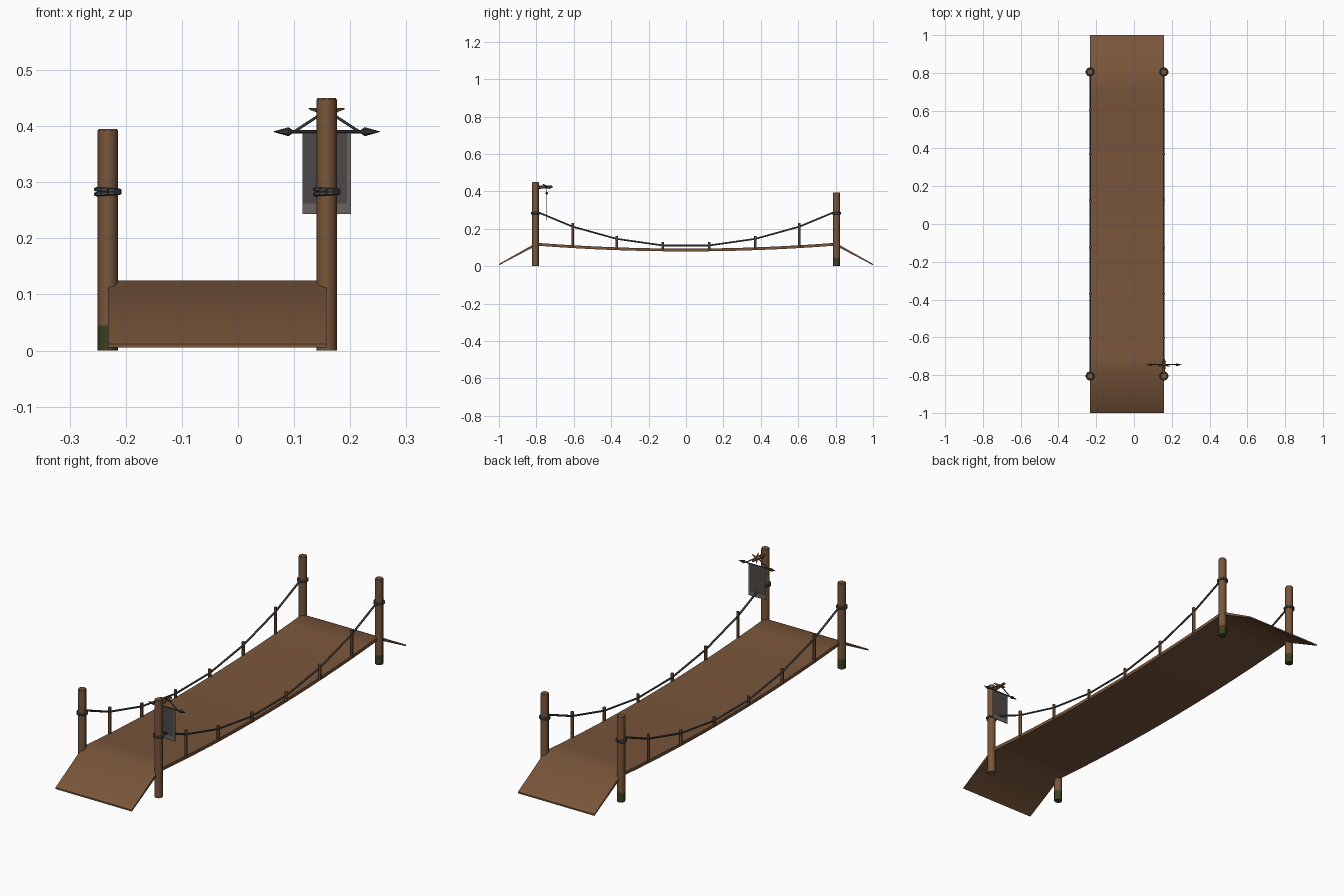
import bpy, bmesh, math
from mathutils import Vector

if "Cube" in bpy.data.objects:
    bpy.data.objects.remove(bpy.data.objects["Cube"])

def material(name, rgb):
    m = bpy.data.materials.new(name)
    m.diffuse_color = (*rgb, 1)
    m.use_nodes = True
    m.node_tree.nodes["Principled BSDF"].inputs["Base Color"].default_value = m.diffuse_color
    return m

WOOD = material("brown wood", (0.19, 0.092, 0.043))
MOSS = material("dark moss", (0.045, 0.05, 0.015))
ROPE = material("grey rope", (0.075, 0.078, 0.078))
IRON = material("dark iron", (0.04, 0.045, 0.042))
CLOTH = material("dark cloth", (0.075, 0.064, 0.066))
HEM = material("pale cloth hem", (0.15, 0.128, 0.12))

LEFT, RIGHT, POST_Y = -0.232, 0.158, 0.805

def finish(name, bm, *mats, angle=40):
    bmesh.ops.recalc_face_normals(bm, faces=bm.faces)
    me = bpy.data.meshes.new(name)
    bm.to_mesh(me)
    bm.free()
    for m in mats:
        me.materials.append(m)
    ob = bpy.data.objects.new(name, me)
    bpy.context.collection.objects.link(ob)
    bpy.context.view_layer.objects.active = ob
    ob.select_set(True)
    bpy.ops.object.shade_smooth_by_angle(angle=math.radians(angle))
    ob.select_set(False)
    return ob

def rod(bm, a, b, r1, r2=None, sides=8):
    """Cylinder or cone from a to b."""
    a, b = Vector(a), Vector(b)
    d = b - a
    mat = d.to_track_quat('Z', 'Y').to_matrix().to_4x4()
    mat.translation = (a + b) / 2
    bmesh.ops.create_cone(bm, cap_ends=True, segments=sides, radius1=r1,
                          radius2=r1 if r2 is None else r2,
                          depth=d.length, matrix=mat)

def deck_z(y):
    return 0.094 + 0.031 * (y / 0.8) ** 2

# Sagging deck with a ramp at each end
ys = [-0.8 + 0.1 * i for i in range(17)]
top = [(-1.0, 0.012)] + [(y, deck_z(y)) for y in ys] + [(1.0, 0.012)]
thick = [0.007] + [0.015] * len(ys) + [0.007]
bm = bmesh.new()
rings = []
for (y, z), t in zip(top, thick):
    rings.append([bm.verts.new(p) for p in
                  ((LEFT, y, z), (RIGHT, y, z), (RIGHT, y, z - t), (LEFT, y, z - t))])
for r, s in zip(rings, rings[1:]):
    for i in range(4):
        j = (i + 1) % 4
        bm.faces.new((r[i], r[j], s[j], s[i]))
bm.faces.new(rings[0])
bm.faces.new(rings[-1])
finish("deck", bm, WOOD)

# Corner posts, three of them mossy at the foot
def post(name, x, y, height, mossy):
    bm = bmesh.new()
    rod(bm, (x, y, 0), (x, y, height - 0.003), 0.018)
    rod(bm, (x, y, height - 0.003), (x, y, height), 0.018, 0.016)
    if mossy:
        bmesh.ops.bisect_plane(bm, geom=bm.verts[:] + bm.edges[:] + bm.faces[:],
                               plane_co=(0, 0, 0.045), plane_no=(0, 0, 1))
        for f in bm.faces:
            f.material_index = int(f.calc_center_median().z < 0.045)
    finish(name, bm, WOOD, MOSS, angle=50)

for x, side in ((LEFT, "left"), (RIGHT, "right")):
    for s, end in ((-1, "front"), (1, "back")):
        tall = side == "right" and end == "front"
        post(f"{end}_{side}_post", x, s * POST_Y, 0.45 if tall else 0.395, not tall)

        # Rope wound twice around the post
        bm = bmesh.new()
        for dz, tilt in ((-0.003, 0.06), (0.003, -0.06)):
            pts = []
            for i in range(12):
                a = math.tau * i / 12
                pts.append((x + 0.021 * math.cos(a), s * POST_Y + 0.021 * math.sin(a),
                            0.283 + dz + tilt * 0.021 * math.cos(a)))
            for p, q in zip(pts, pts[1:] + pts[:1]):
                rod(bm, p, q, 0.004, sides=6)
        finish(f"{end}_{side}_rope_binding", bm, ROPE)

    # Railing stakes and the rope hung over them
    bm = bmesh.new()
    for y, h in ((0.605, 0.232), (0.37, 0.162), (0.125, 0.13)):
        for s in (-1, 1):
            rod(bm, (x, s * y, deck_z(y) - 0.008), (x, s * y, h), 0.007, sides=6)
    finish(f"{side}_stakes", bm, WOOD)
    half = [(0.79, 0.288), (0.605, 0.211), (0.37, 0.146), (0.125, 0.111)]
    path = [(x, -y, z) for y, z in half] + [(x, y, z) for y, z in reversed(half)]
    bm = bmesh.new()
    for p, q in zip(path, path[1:]):
        rod(bm, p, q, 0.0045, sides=6)
    finish(f"{side}_railing_rope", bm, ROPE)

# Banner bracket: wooden peg with splayed splinters
BY, BZ = -0.745, 0.39
bm = bmesh.new()
rod(bm, (RIGHT, -0.79, 0.422), (RIGHT, -0.715, 0.424), 0.009, 0.006, sides=6)
for sx in (-1, 1):
    rod(bm, (RIGHT, BY, 0.424), (RIGHT + sx * 0.032, BY - 0.008, 0.431), 0.008, 0.001, sides=5)
    rod(bm, (RIGHT, BY, 0.424), (RIGHT + sx * 0.012, BY + 0.022, 0.412), 0.007, 0.001, sides=5)
    rod(bm, (RIGHT, BY, 0.424), (RIGHT + sx * 0.010, BY - 0.022, 0.440), 0.007, 0.001, sides=5)
finish("banner_peg", bm, WOOD)

# Crossbar with spear tips
bm = bmesh.new()
rod(bm, (RIGHT - 0.07, BY, BZ), (RIGHT + 0.07, BY, BZ), 0.003, sides=6)
for s in (-1, 1):
    rod(bm, (RIGHT + s * 0.062, BY, BZ), (RIGHT + s * 0.068, BY, BZ), 0.004, 0.008, sides=6)
    rod(bm, (RIGHT + s * 0.068, BY, BZ), (RIGHT + s * 0.095, BY, BZ), 0.008, 0.0005, sides=6)
finish("banner_crossbar", bm, IRON)

# Hanging cords
bm = bmesh.new()
for s in (-1, 1):
    rod(bm, (RIGHT + s * 0.058, BY, BZ), (RIGHT, BY, 0.428), 0.0025, sides=6)
finish("banner_cords", bm, ROPE)

# Banner cloth with a paler hem
bm = bmesh.new()
bmesh.ops.create_cube(bm, size=1)
for v in bm.verts:
    v.co = (RIGHT + v.co.x * 0.086, BY + v.co.y * 0.002, 0.3165 + v.co.z * 0.147)
for co, no in (((0, 0, 0.262), (0, 0, 1)), ((RIGHT + 0.036, 0, 0), (1, 0, 0))):
    bmesh.ops.bisect_plane(bm, geom=bm.verts[:] + bm.edges[:] + bm.faces[:],
                           plane_co=co, plane_no=no)
for f in bm.faces:
    c = f.calc_center_median()
    f.material_index = int(c.z < 0.262 or c.x > RIGHT + 0.036)
finish("banner_cloth", bm, CLOTH, HEM)
